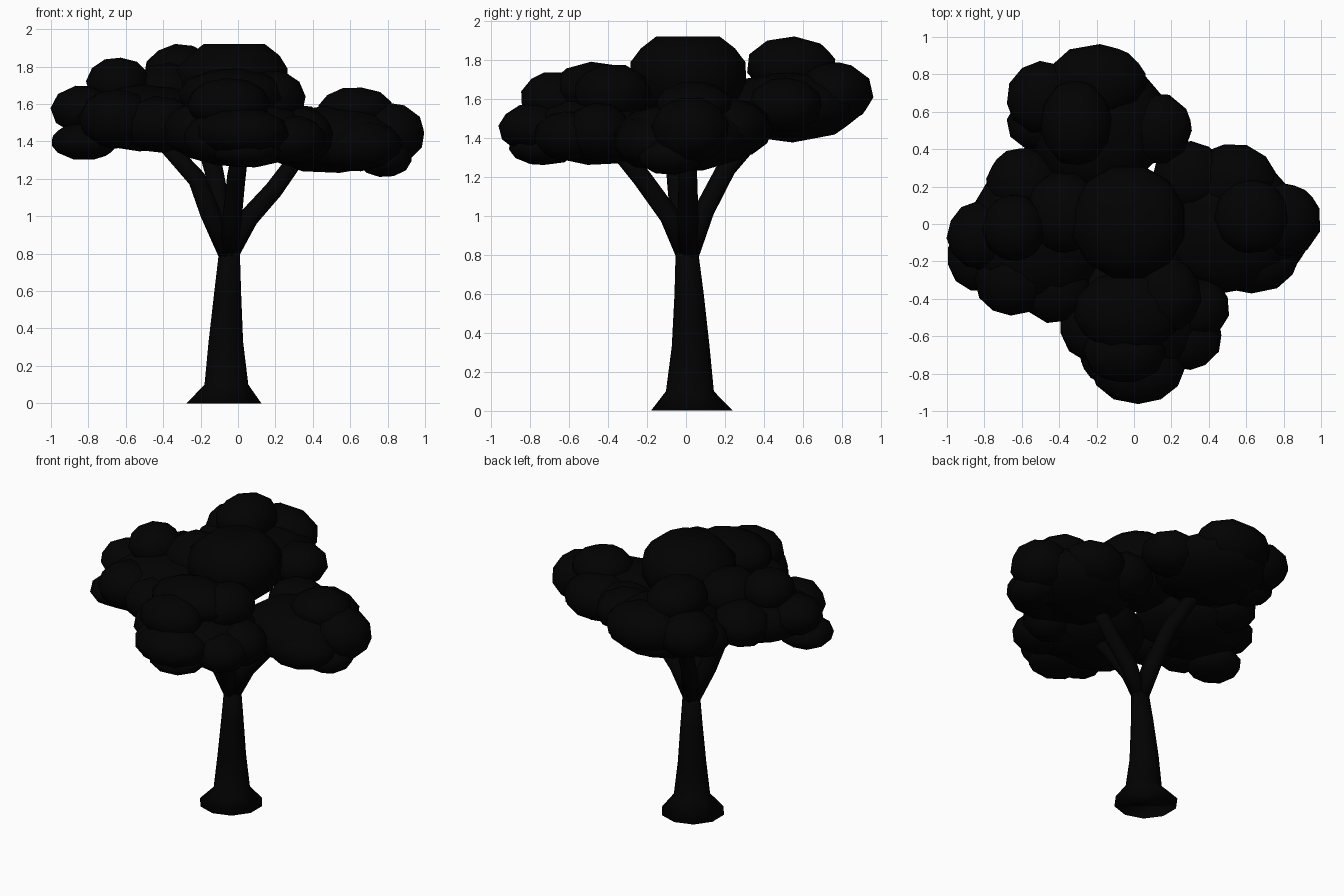
import bpy, bmesh, math, random
from mathutils import Vector, Euler, Matrix

random.seed(4)
mat = bpy.data.materials.new("near_black")
mat.diffuse_color = (0.0005, 0.0005, 0.0005, 1)


def finish(bm, name):
    bmesh.ops.recalc_face_normals(bm, faces=bm.faces)
    for f in bm.faces:
        f.smooth = True
    me = bpy.data.meshes.new(name)
    bm.to_mesh(me)
    bm.free()
    me.materials.append(mat)
    ob = bpy.data.objects.new(name, me)
    bpy.context.collection.objects.link(ob)
    return ob


def tube(name, path, sides, flat=False):
    """Tapered tube through (x, y, z, radius) points."""
    bm = bmesh.new()
    pts = [Vector(p[:3]) for p in path]
    rings = []
    for i, p in enumerate(pts):
        d = pts[min(i + 1, len(pts) - 1)] - pts[max(i - 1, 0)]
        q = Vector((0, 0, 1)).rotation_difference(Vector((0, 0, 1)) if flat else d)
        rings.append([bm.verts.new(p + q @ Vector((
            path[i][3] * math.cos(2 * math.pi * (k + .5) / sides),
            path[i][3] * math.sin(2 * math.pi * (k + .5) / sides), 0))) for k in range(sides)])
    for a, b in zip(rings, rings[1:]):
        for k in range(sides):
            j = (k + 1) % sides
            bm.faces.new((a[k], a[j], b[j], b[k]))
    bm.faces.new(rings[0][::-1])
    bm.faces.new(rings[-1])
    return finish(bm, name)


def foliage(name, blobs):
    """Cluster of flattened low-poly leaf puffs: (x, y, z, rx, ry, rz)."""
    bm = bmesh.new()
    for x, y, z, rx, ry, rz in blobs:
        rot = Euler([random.uniform(0, 6.28) for _ in range(3)]).to_matrix().to_4x4()
        m = (Matrix.Translation((x, y, z))
             @ Matrix.Diagonal((rx * 1.02, ry * 1.02, rz * 1.02, 1)) @ rot)
        bmesh.ops.create_icosphere(bm, subdivisions=2, radius=1, matrix=m)
    return finish(bm, name)


# Trunk with flared foot
tube("trunk", [(-.075, .03, 0, .21), (-.062, .02, .1, .123), (-.065, .024, .33, .097),
               (-.055, .016, .6, .075), (-.045, .004, .83, .057)], 10, True)

# Four limbs spreading from the fork
limbs = {
    "left": [(-.06, 0, .8, .05), (-.15, -.03, 1.02, .058), (-.22, -.05, 1.2, .053), (-.42, -.06, 1.42, .045)],
    "right": [(-.04, .01, .8, .05), (.055, .01, .99, .058), (.19, .01, 1.14, .053), (.35, .01, 1.36, .045)],
    "back": [(-.05, .02, .8, .05), (-.09, .095, 1.03, .055), (-.13, .21, 1.25, .053), (-.2, .4, 1.46, .045)],
    "front": [(-.05, -.005, .8, .05), (-.03, -.085, 1.0, .055), (-.01, -.23, 1.2, .053), (.02, -.4, 1.4, .045)],
}
for side, path in limbs.items():
    tube(side + "_branch", path, 8)

# Leaf clusters: one broad puff per limb, ringed by smaller ones
foliage("back_foliage", [
    (-.2, .53, 1.56, .38, .37, .18), (-.31, .54, 1.77, .19, .23, .15),
    (-.2, .76, 1.63, .27, .2, .16), (-.48, .67, 1.62, .2, .2, .15),
    (-.5, .54, 1.55, .18, .15, .13), (.12, .51, 1.57, .19, .19, .14),
    (-.25, .7, 1.53, .22, .18, .1)])
foliage("right_foliage", [
    (.5, 0, 1.41, .4, .37, .18), (.63, .04, 1.57, .2, .2, .12),
    (.8, .02, 1.44, .2, .2, .17), (.53, .23, 1.45, .23, .2, .15),
    (.3, .25, 1.45, .2, .19, .15), (.62, -.19, 1.38, .26, .18, .14),
    (.78, -.08, 1.31, .15, .17, .1)])
foliage("front_foliage", [
    (.02, -.45, 1.44, .39, .37, .18), (-.03, -.47, 1.65, .29, .22, .14),
    (.18, -.38, 1.63, .18, .2, .15),
    (-.05, -.68, 1.6, .22, .17, .14), (.02, -.77, 1.45, .25, .19, .13),
    (-.13, -.7, 1.42, .16, .16, .13),
    (.29, -.6, 1.41, .18, .18, .13), (.34, -.45, 1.43, .17, .17, .15),
    (-.2, -.54, 1.46, .2, .2, .15), (.04, -.73, 1.35, .19, .18, .09)])
foliage("left_foliage", [
    (-.52, -.05, 1.53, .38, .38, .18), (-.64, -.02, 1.71, .17, .18, .14),
    (-.82, -.06, 1.57, .18, .18, .13), (-.82, -.18, 1.4, .18, .18, .1),
    (-.65, -.3, 1.52, .2, .19, .16), (-.42, -.34, 1.49, .2, .19, .15),
    (-.59, .22, 1.55, .2, .19, .15), (-.38, .06, 1.66, .2, .22, .16)])

# Broad flat-topped crown in the middle
tube("crown_foliage", [(-.03, .01, 1.5, .16), (-.03, .01, 1.57, .25), (-.03, .01, 1.69, .31),
                       (-.03, .01, 1.79, .305), (-.02, .01, 1.86, .25), (-.02, .01, 1.92, .17)], 12, True)
